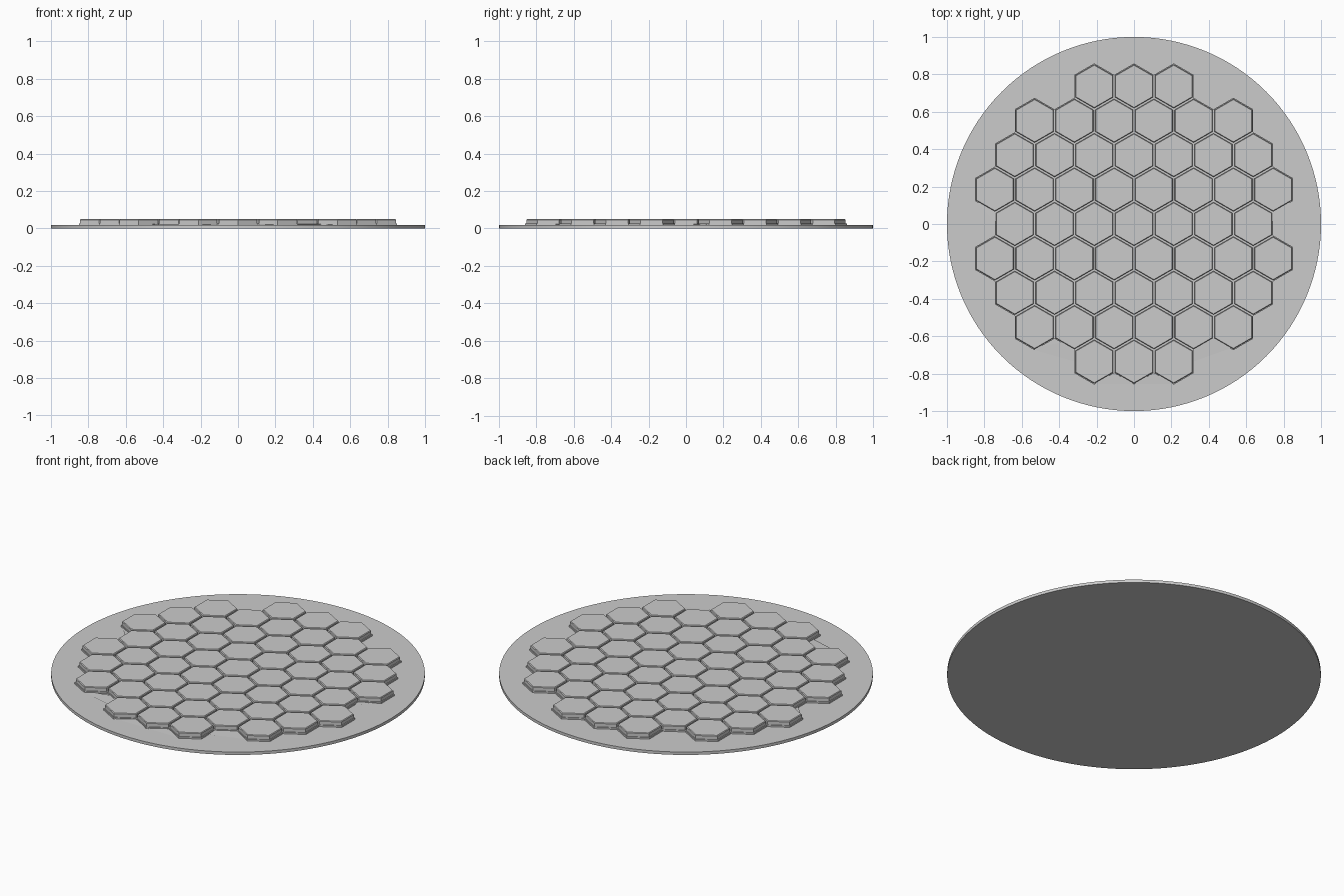
import bpy, bmesh, math
from mathutils import Vector

if "Cube" in bpy.data.objects:
    bpy.data.objects.remove(bpy.data.objects["Cube"])

PITCH = 0.2125                  # flat-to-flat cell spacing
R = PITCH / math.sqrt(3)        # corner radius
DISC_H, STEP_Z, TOP_Z = 0.017, 0.026, 0.05


def to_object(bm, name):
    me = bpy.data.meshes.new(name)
    bm.to_mesh(me)
    bm.free()
    ob = bpy.data.objects.new(name, me)
    bpy.context.collection.objects.link(ob)
    return ob


# thin round backing disc
bpy.ops.mesh.primitive_cylinder_add(vertices=128, radius=1, depth=DISC_H,
                                    location=(0, 0, DISC_H / 2))
disc = bpy.context.object
disc.name = "backing_disc"
bpy.ops.object.shade_smooth_by_angle(angle=math.radians(30))

# honeycomb of cells whose centres fall inside a circle
bm = bmesh.new()
for row in range(-4, 5):
    for col in range(-5, 6):
        x = (col + 0.5 * (row % 2)) * PITCH
        y = row * 1.5 * R
        if math.hypot(x, y) < 0.8:
            bm.faces.new([bm.verts.new((x + R * math.sin(-k * math.pi / 3),
                                        y + R * math.cos(k * math.pi / 3), STEP_Z))
                          for k in range(6)])
bmesh.ops.remove_doubles(bm, verts=bm.verts, dist=0.002)
cells = bm.faces[:]

# outer skirt of the joined honeycomb base
rim = [e for e in bm.edges if e.is_boundary]
skirt = bmesh.ops.extrude_edge_only(bm, edges=rim)["geom"]
for v in skirt:
    if isinstance(v, bmesh.types.BMVert):
        v.co.z = DISC_H - 0.002

# raised tiles with a narrow groove between and a small chamfer
bmesh.ops.inset_individual(bm, faces=cells, thickness=0.006)
tiles = bmesh.ops.extrude_discrete_faces(bm, faces=cells)["faces"]
for v in {v for f in tiles for v in f.verts}:
    v.co.z = TOP_Z - 0.004
bmesh.ops.inset_individual(bm, faces=tiles, thickness=0.004, depth=0.0)
for v in {v for f in tiles for v in f.verts}:
    v.co.z = TOP_Z
bmesh.ops.recalc_face_normals(bm, faces=bm.faces)
to_object(bm, "hexagon_tiles")

# low sloping webs filling some notches around the honeycomb edge
webs = [
    [(-0.635, -0.60), (-0.53, -0.675), (-0.32, -0.735), (-0.32, -0.62), (-0.53, -0.66)],
    [(0.32, -0.735), (0.53, -0.66), (0.42, -0.61), (0.32, -0.64)],
    [(-0.2125, -0.855), (0, -0.855), (-0.106, -0.80)],
    [(0, -0.855), (0.2125, -0.855), (0.106, -0.80)],
    [(0.84, 0.12), (0.74, 0.08), (0.74, 0.01)],
    [(-0.84, 0.12), (-0.74, 0.01), (-0.74, 0.08)],
]
bm = bmesh.new()
for pts in webs:
    far = max(Vector(p).length for p in pts)
    f = bm.faces.new([bm.verts.new((x, y, DISC_H + 0.002 + 0.04 * (far - math.hypot(x, y))))
                      for x, y in pts])
    if f.normal.z < 0:
        f.normal_flip()
bmesh.ops.recalc_face_normals(bm, faces=bm.faces)
for f in bm.faces:
    f.normal_update()
    if f.normal.z < 0:
        f.normal_flip()
to_object(bm, "edge_webs")
